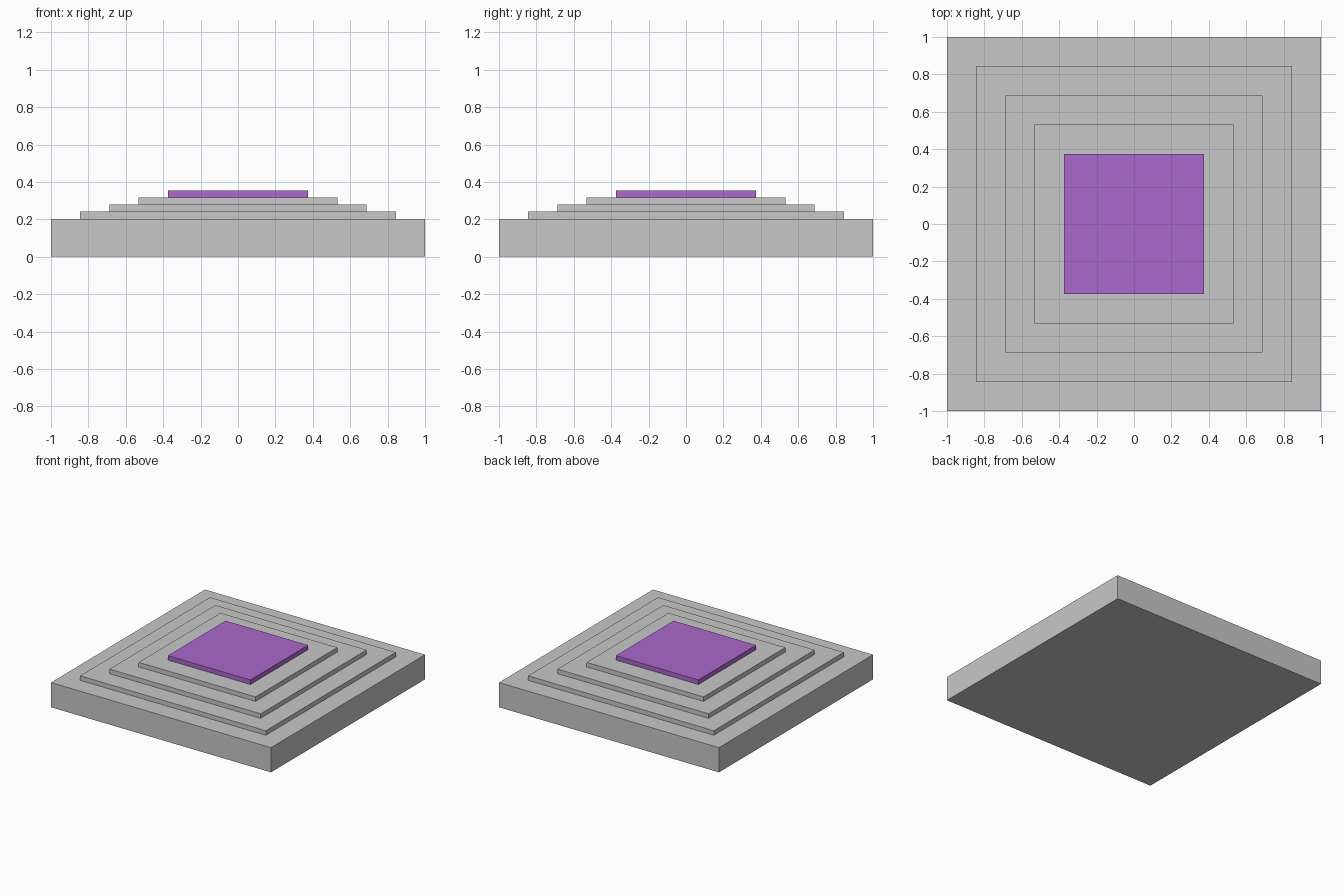
import bpy
import bmesh
from mathutils import Matrix

cube = bpy.data.objects.get("Cube")
if cube:
    bpy.data.objects.remove(cube, do_unlink=True)


def make_material(name, rgb):
    mat = bpy.data.materials.new(name)
    mat.use_nodes = True
    color = (*rgb, 1.0)
    mat.diffuse_color = color
    mat.node_tree.nodes["Principled BSDF"].inputs["Base Color"].default_value = color
    return mat


def add_slab(name, half_width, bottom, height, mat):
    """Square slab centred on the z axis."""
    bm = bmesh.new()
    size = Matrix.Diagonal((2 * half_width, 2 * half_width, height, 1))
    bmesh.ops.create_cube(bm, size=1, matrix=Matrix.Translation((0, 0, bottom + height / 2)) @ size)
    mesh = bpy.data.meshes.new(name)
    bm.to_mesh(mesh)
    bm.free()
    mesh.materials.append(mat)
    obj = bpy.data.objects.new(name, mesh)
    bpy.context.collection.objects.link(obj)
    return obj


stone = make_material("light grey", (0.58, 0.58, 0.58))
purple = make_material("purple", (0.402, 0.138, 0.597))

BASE_HEIGHT = 0.203
STEP_HEIGHT = 0.0375
STEP_INSET = 0.1563

# Thick base
add_slab("base", 1.0, 0, BASE_HEIGHT, stone)

# Stepped tiers, the last one being the coloured top pad
tiers = [("lower_step", stone), ("middle_step", stone), ("upper_step", stone), ("top_pad", purple)]
for i, (name, mat) in enumerate(tiers):
    add_slab(name, 1 - STEP_INSET * (i + 1), BASE_HEIGHT + STEP_HEIGHT * i, STEP_HEIGHT, mat)
